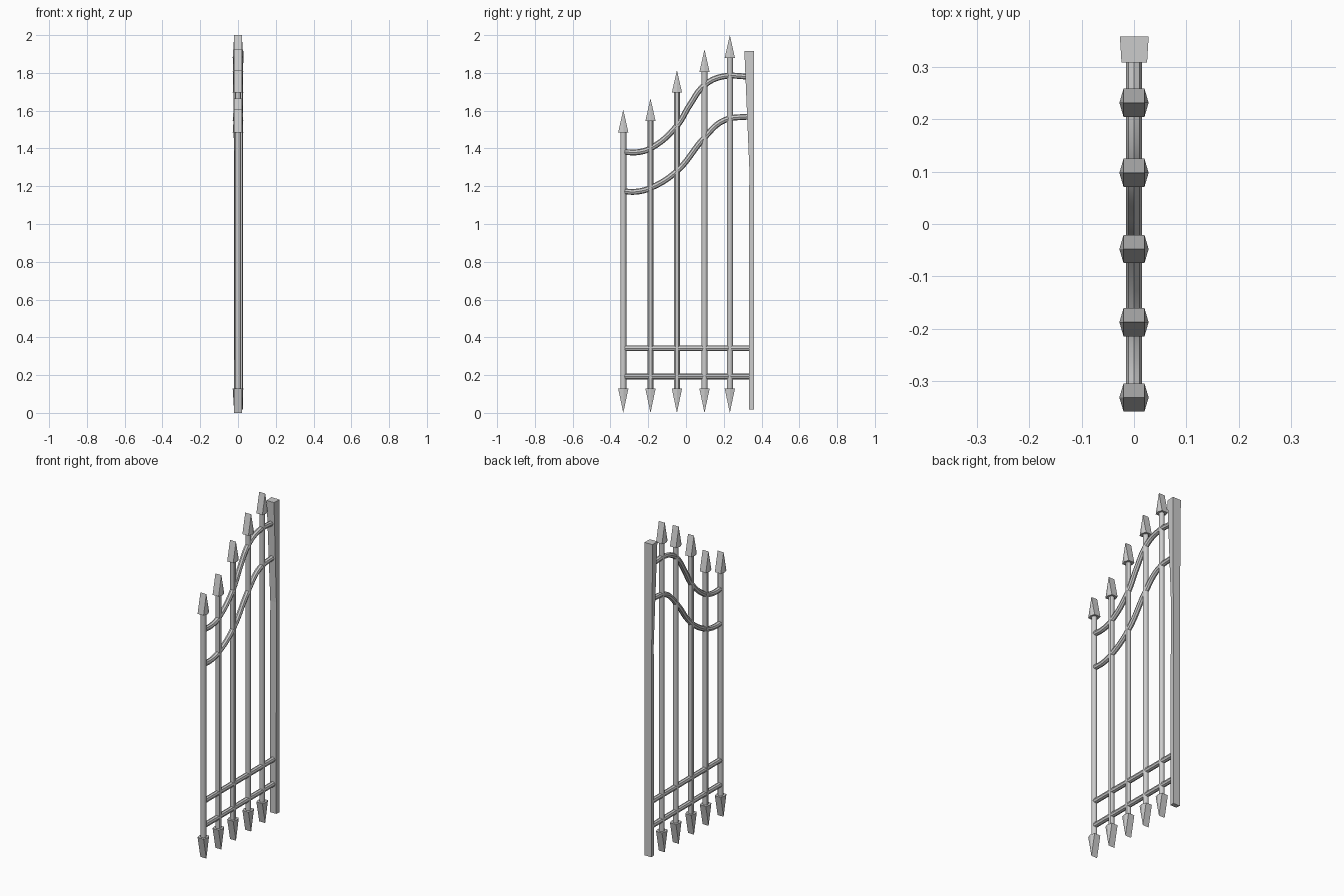
import bpy, bmesh

if "Cube" in bpy.data.objects:
    bpy.data.objects.remove(bpy.data.objects["Cube"], do_unlink=True)

iron = bpy.data.materials.new("grey iron")
iron.use_nodes = True
iron.diffuse_color = (0.6, 0.6, 0.6, 1)
iron.node_tree.nodes["Principled BSDF"].inputs["Base Color"].default_value = (0.6, 0.6, 0.6, 1)

BAR_RADIUS = 0.016
HEAD = 0.125


def select(ob):
    bpy.ops.object.select_all(action="DESELECT")
    ob.select_set(True)
    bpy.context.view_layer.objects.active = ob


def finish(name, bm):
    bmesh.ops.recalc_face_normals(bm, faces=bm.faces)
    mesh = bpy.data.meshes.new(name)
    bm.to_mesh(mesh)
    bm.free()
    mesh.materials.append(iron)
    ob = bpy.data.objects.new(name, mesh)
    bpy.context.collection.objects.link(ob)
    return ob


def spear_head(name, y, base, tip):
    # hexagonal base drawn up to a chisel ridge running along x
    bm = bmesh.new()
    outline = [(0.028, 0), (0.02, 0.027), (-0.02, 0.027),
               (-0.028, 0), (-0.02, -0.027), (0.02, -0.027)]
    for x, dy in outline:
        bm.verts.new((x, y + dy, base))
    for x in (-0.02, 0.02):
        bm.verts.new((x, y, tip))
    bmesh.ops.convex_hull(bm, input=bm.verts)
    return finish(name, bm)


def upright(name, y, low, high):
    bpy.ops.mesh.primitive_cylinder_add(vertices=12, radius=BAR_RADIUS, depth=high - low,
                                        location=(0, y, (low + high) / 2))
    ob = bpy.context.object
    ob.name = name
    ob.data.materials.append(iron)
    bpy.ops.object.shade_smooth_by_angle()


def rail(name, points):
    curve = bpy.data.curves.new(name, "CURVE")
    curve.dimensions = "3D"
    curve.bevel_depth = 0.0155
    curve.bevel_resolution = 2
    curve.resolution_u = 6
    curve.use_fill_caps = True
    spline = curve.splines.new("BEZIER")
    spline.bezier_points.add(len(points) - 1)
    for p, (y, z) in zip(spline.bezier_points, points):
        p.co = (0, y, z)
        p.handle_left_type = p.handle_right_type = "AUTO"
    curve.materials.append(iron)
    ob = bpy.data.objects.new(name, curve)
    bpy.context.collection.objects.link(ob)
    select(ob)
    bpy.ops.object.convert(target="MESH")
    bpy.ops.object.shade_smooth_by_angle()


# Upright bars with a spear head at each end
bars = [(-0.332, 1.605), (-0.188, 1.665), (-0.048, 1.815), (0.098, 1.925), (0.232, 2.0)]
for i, (y, top) in enumerate(bars, 1):
    upright(f"upright_bar_{i}", y, HEAD, top - HEAD + 0.005)
    spear_head(f"top_spear_{i}", y, top - HEAD + 0.005, top)
    spear_head(f"bottom_spear_{i}", y, HEAD + 0.003, 0)

# Straight lower rails and swept upper rails
START, END = -0.332, 0.34
rail("bottom_rail", [(START, 0.193), (END, 0.193)])
rail("lower_rail", [(START, 0.342), (END, 0.342)])
rail("upper_rail", [(START, 1.172), (-0.255, 1.172), (-0.185, 1.192), (-0.048, 1.28),
                    (0.098, 1.458), (0.2, 1.548), (END, 1.57)])
rail("top_rail", [(START, 1.381), (-0.25, 1.381), (-0.185, 1.402), (-0.048, 1.52),
                  (0.02, 1.63), (0.098, 1.735), (0.19, 1.78), (END, 1.78)])

# Hinge post, flaring towards its top
bm = bmesh.new()
rings = []
for z, inner, left, right in [(0.018, 0.333, -0.02, 0.026),
                              (1.3, 0.335, -0.021, 0.026),
                              (1.917, 0.309, -0.027, 0.028)]:
    corners = [(left + 0.003, inner), (right - 0.003, inner), (right, 0.359), (left, 0.359)]
    rings.append([bm.verts.new((x, y, z)) for x, y in corners])
for a, b in zip(rings, rings[1:]):
    for k in range(4):
        n = (k + 1) % 4
        bm.faces.new((a[k], a[n], b[n], b[k]))
bm.faces.new(rings[0])
bm.faces.new(rings[-1])
finish("hinge_post", bm)
